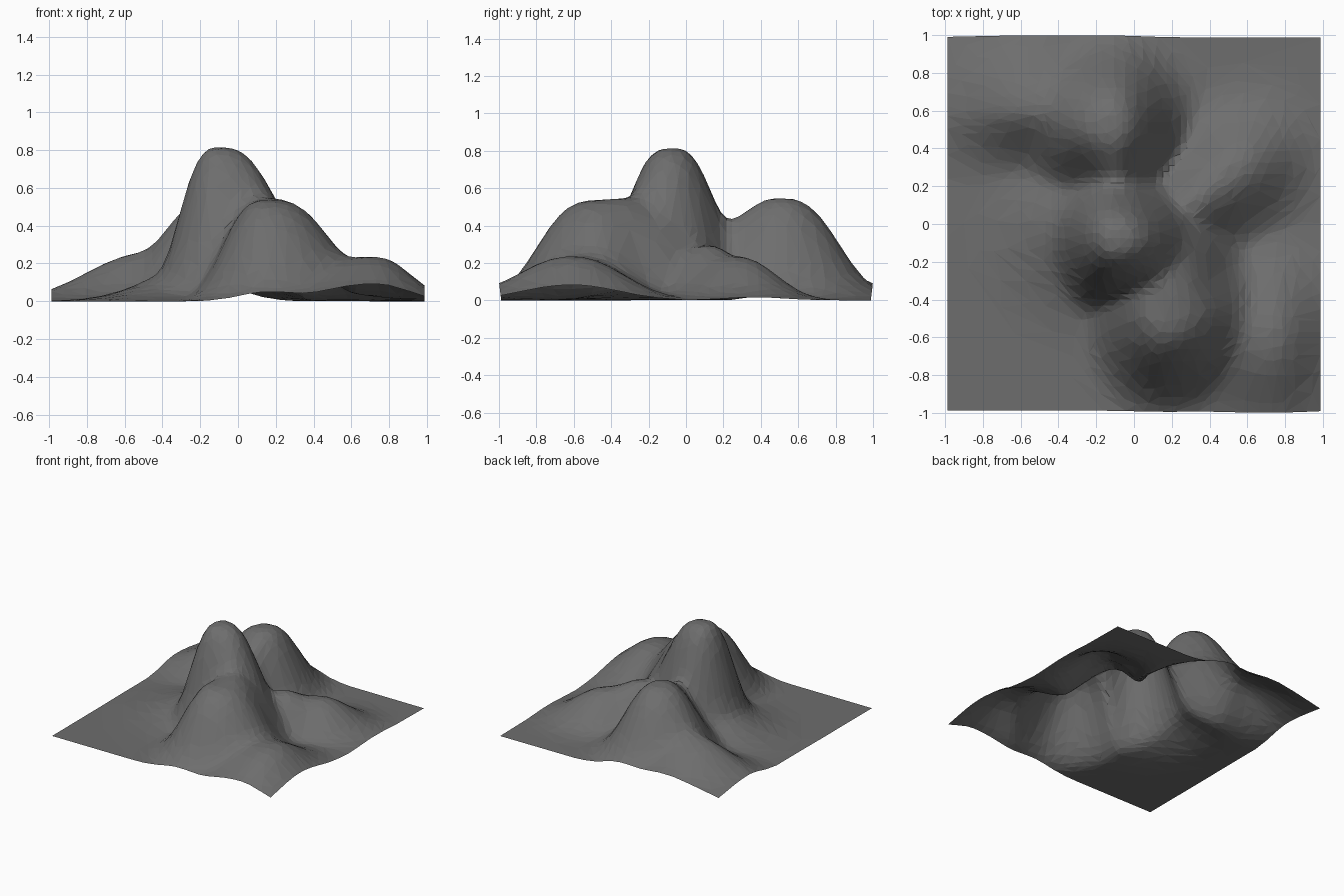
import bpy, bmesh, math

if "Cube" in bpy.data.objects:
    bpy.data.objects.remove(bpy.data.objects["Cube"])

HALF = 0.988      # half width of the land
CELLS = 64        # grid cells per side before simplifying
BLEND = 3.0       # how sharply neighbouring hills merge

# Hills: height, x, y, reach to -u / +u, reach to -v / +v, turn, roundness
HILLS = [
    (0.805, -0.10, -0.08, 0.25, 0.37, 0.30, 0.29, 0, 3.0),     # main peak
    (0.260, -0.10, -0.02, 0.42, 0.28, 0.33, 0.33, 0, 2.0),     # main peak foot
    (0.535,  0.16, -0.47, 0.29, 0.41, 0.385, 0.34, 0, 2.9),    # front hill
    (0.400,  0.22, -0.20, 0.25, 0.26, 0.25, 0.25, 0, 2.5),     # shoulder between them
    (0.545, -0.12,  0.51, 0.36, 0.295, 0.31, 0.375, 0, 2.7),   # back hill
    (0.235,  0.72, -0.61, 0.40, 0.265, 0.39, 0.37, 0, 2.2),    # low right hill
    (0.250, -0.51,  0.61, 0.41, 0.375, 0.23, 0.38, 0, 2.0),    # left ridge
    (0.285,  0.33,  0.12, 0.26, 0.24, 0.24, 0.22, 35, 2.0),    # right ridge, inner
    (0.230,  0.54,  0.28, 0.32, 0.31, 0.25, 0.25, 38, 2.2),    # right ridge, outer
    (0.370, -0.09,  0.24, 0.22, 0.22, 0.25, 0.22, 0, 2.0),     # back saddle
]


def height(x, y):
    total = 0.0
    for h, cx, cy, u0, u1, v0, v1, deg, n in HILLS:
        a = math.radians(deg)
        u = (x - cx) * math.cos(a) + (y - cy) * math.sin(a)
        v = -(x - cx) * math.sin(a) + (y - cy) * math.cos(a)
        r = math.hypot(u / (u1 if u > 0 else u0), v / (v1 if v > 0 else v0))
        total += (h * math.exp(-r ** n)) ** BLEND
    return total ** (1 / BLEND)


# Land sheet: a grid raised into hills
bm = bmesh.new()
bmesh.ops.create_grid(bm, x_segments=CELLS, y_segments=CELLS, size=HALF)
for v in bm.verts:
    x, y = v.co.x, v.co.y
    z = height(x, y)
    # the front and back rims bulge out slightly where they rise
    v.co = (x, y * (1 + 0.12 * z * abs(y / HALF) ** 30), z)
bmesh.ops.triangulate(bm, faces=bm.faces[:])
mesh = bpy.data.meshes.new("hilly_terrain")
bm.to_mesh(mesh)
bm.free()
terrain = bpy.data.objects.new("hilly_terrain", mesh)
bpy.context.collection.objects.link(terrain)

# Faceted low-poly finish: large faces on flat land, small ones on the hills
dec = terrain.modifiers.new("facets", 'DECIMATE')
dec.ratio = 0.2

# Single rock colour
rock = bpy.data.materials.new("dark grey rock")
rock.diffuse_color = (0.155, 0.155, 0.155, 1)
rock.use_nodes = True
rock.node_tree.nodes["Principled BSDF"].inputs["Base Color"].default_value = rock.diffuse_color
mesh.materials.append(rock)
